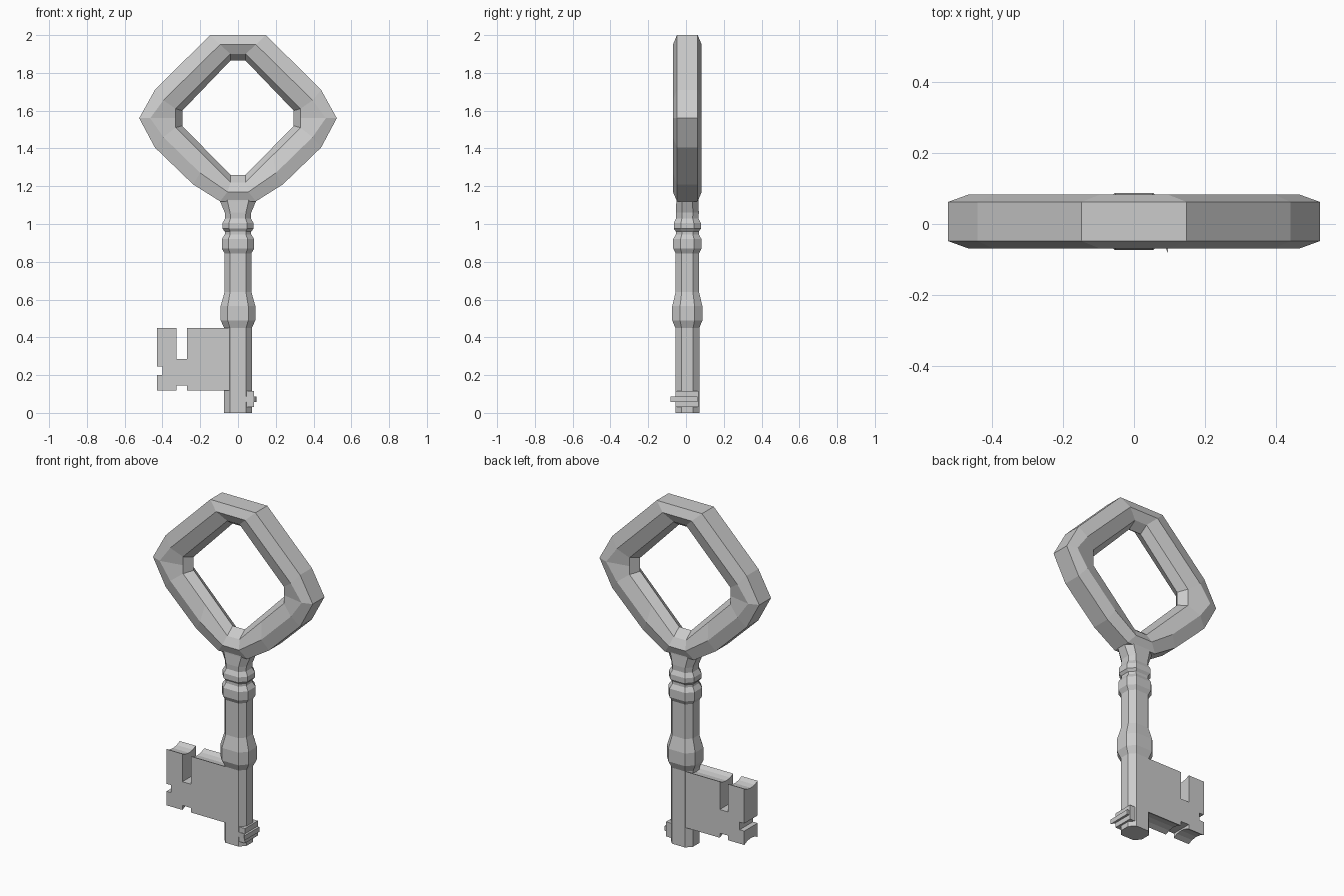
import bpy, bmesh

if "Cube" in bpy.data.objects:
    bpy.data.objects.remove(bpy.data.objects["Cube"])

YC = 0.007  # depth centre of the key body


def make(name, loops, close_ends=True, wrap=False):
    """Skin a list of equal-length point loops into a flat-shaded object."""
    bm = bmesh.new()
    rings = [[bm.verts.new(p) for p in loop] for loop in loops]
    pairs = list(zip(rings, rings[1:]))
    if wrap:
        pairs.append((rings[-1], rings[0]))
    for a, b in pairs:
        n = len(a)
        for i in range(n):
            j = (i + 1) % n
            bm.faces.new((a[i], a[j], b[j], b[i]))
    if close_ends:
        bm.faces.new(rings[0])
        bm.faces.new(rings[-1])
    bmesh.ops.recalc_face_normals(bm, faces=bm.faces)
    mesh = bpy.data.meshes.new(name)
    bm.to_mesh(mesh)
    bm.free()
    ob = bpy.data.objects.new(name, mesh)
    bpy.context.collection.objects.link(ob)
    return ob


# Octagonal shaft with turned collars: (z, half width, half depth)
def octagon(z, w, d):
    a, b = w * 0.59, d * 0.48
    return [(x, y + YC, z) for x, y in
            ((w, -b), (w, b), (a, d), (-a, d), (-w, b), (-w, -b), (-a, -d), (a, -d))]


shaft = [(0, .073), (.45, .073), (.49, .092), (.565, .092), (.64, .071),
         (.845, .071), (.87, .086), (.92, .086), (.945, .070), (.96, .070),
         (.975, .082), (1.005, .082), (1.03, .068), (1.06, .070)]
rings = [octagon(z, w, w * 0.87) for z, w in shaft]
rings += [octagon(1.12, .095, .058), octagon(1.17, .10, .058)]
make("shaft", rings)


# Bow: diamond-shaped ring with a ridge on both faces
def mirrored(half, y):
    pts = half + [(-x, z) for x, z in reversed(half)]
    return [(x, y + YC, z) for x, z in pts]


outer = [(.148, 2), (.44, 1.71), (.523, 1.56), (.44, 1.405), (.238, 1.21), (.095, 1.12)]
ridge = [(.095, 1.95), (.395, 1.655), (.465, 1.56), (.395, 1.46), (.20, 1.27), (.055, 1.17)]
inner = [(.04, 1.90), (.33, 1.61), (.33, 1.56), (.33, 1.51), (.185, 1.365), (.04, 1.22)]
throat = [(.04, 1.865), (.295, 1.60), (.295, 1.56), (.295, 1.52), (.168, 1.39), (.04, 1.26)]
make("bow", [mirrored(outer, -.055), mirrored(ridge, -.076), mirrored(inner, -.05),
             mirrored(throat, 0), mirrored(inner, .05), mirrored(ridge, .076),
             mirrored(outer, .055)], close_ends=False, wrap=True)

# Bit: notched plate whose top and bottom edges are slightly hollowed
TOP, BOT = .45, .118
plate = [(-.03, BOT), (-.27, BOT), (-.27, .145), (-.325, .145), (-.325, BOT), (-.43, BOT),
         (-.43, .20), (-.40, .20), (-.40, .245), (-.43, .245), (-.43, TOP), (-.325, TOP),
         (-.325, .285), (-.27, .285), (-.27, TOP), (-.03, TOP)]
layers = []
for y, dip in ((-.0625, 0), (-.035, .013), (0, .018), (.035, .013), (.0625, 0)):
    shift = {TOP: -dip, BOT: dip}
    layers.append([(x, y + YC, z + shift.get(z, 0)) for x, z in plate])
make("bit", layers)

# Small stepped lug opposite the bit
lug = [(.03, -.055), (.084, -.055), (.084, .066), (.03, .066)]
make("lug", [[(x, y, z) for x, y in lug] for z in (.03, .117)])
lip = [(.03, -.055), (.085, -.06), (.096, -.083), (.098, .06), (.03, .06)]
make("lug_lip", [[(x, y, z) for x, y in lip] for z in (.058, .086)])
